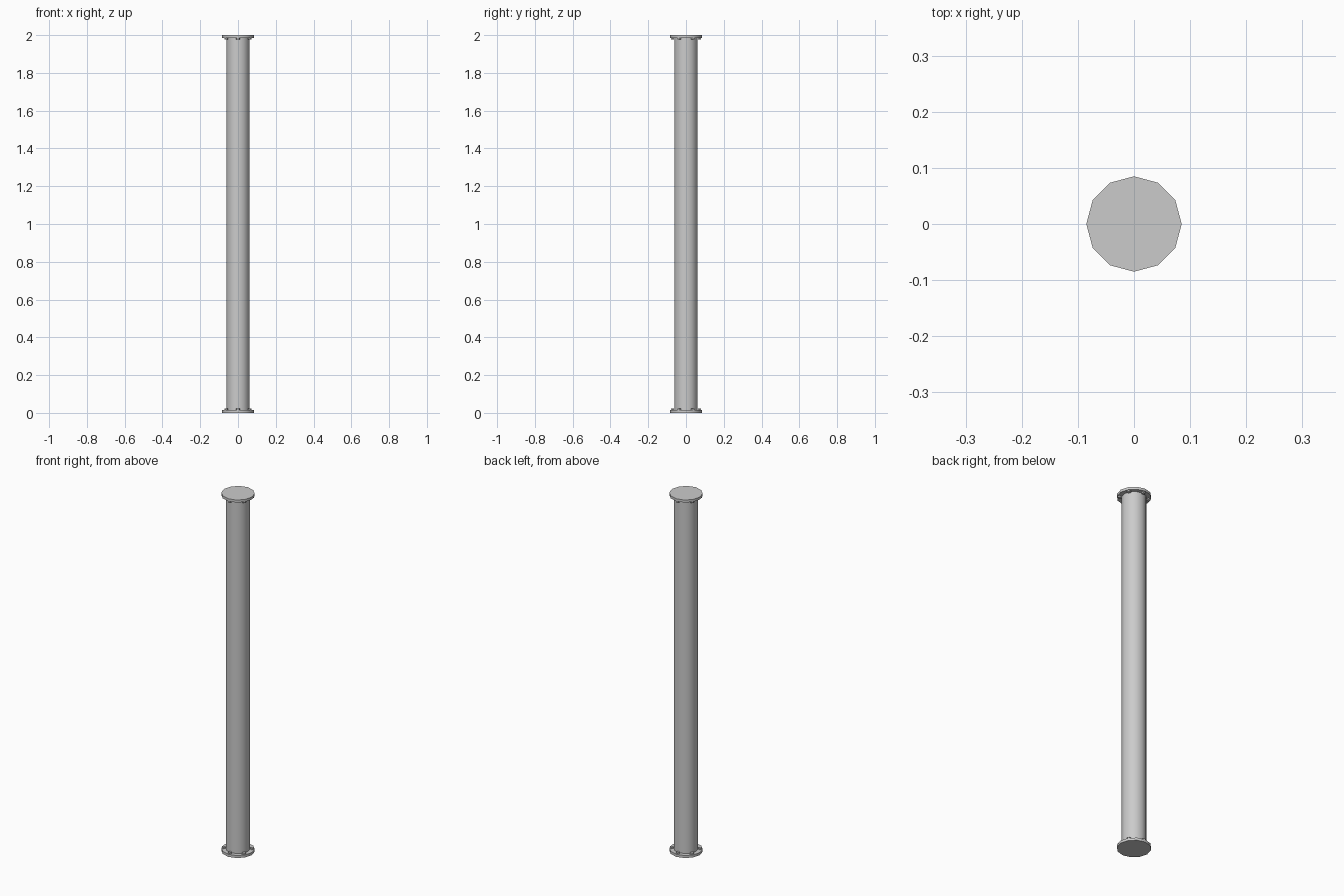
import bpy
from math import cos, sin, pi

if "Cube" in bpy.data.objects:
    bpy.data.objects.remove(bpy.data.objects["Cube"])

SIDES = 12
PIPE_R, FLANGE_R = 0.062, 0.085
FLANGE_H, BOLT_H = 0.014, 0.008
LENGTH = 2.0


def cylinder(name, radius, z0, z1, x=0, y=0, sides=SIDES, turn=0.0):
    bpy.ops.mesh.primitive_cylinder_add(vertices=sides, radius=radius, depth=z1 - z0,
                                        location=(x, y, (z0 + z1) / 2), rotation=(0, 0, turn))
    bpy.context.object.name = name
    return bpy.context.object


# Long smooth pipe between the flanges
cylinder("pipe", PIPE_R, FLANGE_H / 2, LENGTH - FLANGE_H / 2)
bpy.ops.object.shade_smooth_by_angle(angle=pi / 4)

for end, base in (("bottom", 0.0), ("top", LENGTH - FLANGE_H)):
    # End flange
    cylinder(end + "_flange", FLANGE_R, base, base + FLANGE_H)
    bpy.ops.object.shade_smooth_by_angle(angle=pi / 4)
    # Six hex bolt heads on the inner face of the flange
    z0 = FLANGE_H - 0.001 if end == "bottom" else base - BOLT_H
    z1 = FLANGE_H + BOLT_H if end == "bottom" else base + 0.001
    for i in range(6):
        a = pi / 6 + i * pi / 3
        cylinder(f"{end}_bolt_{i + 1}", 0.010, z0, z1,
                 0.072 * cos(a), 0.072 * sin(a), sides=6, turn=a)
